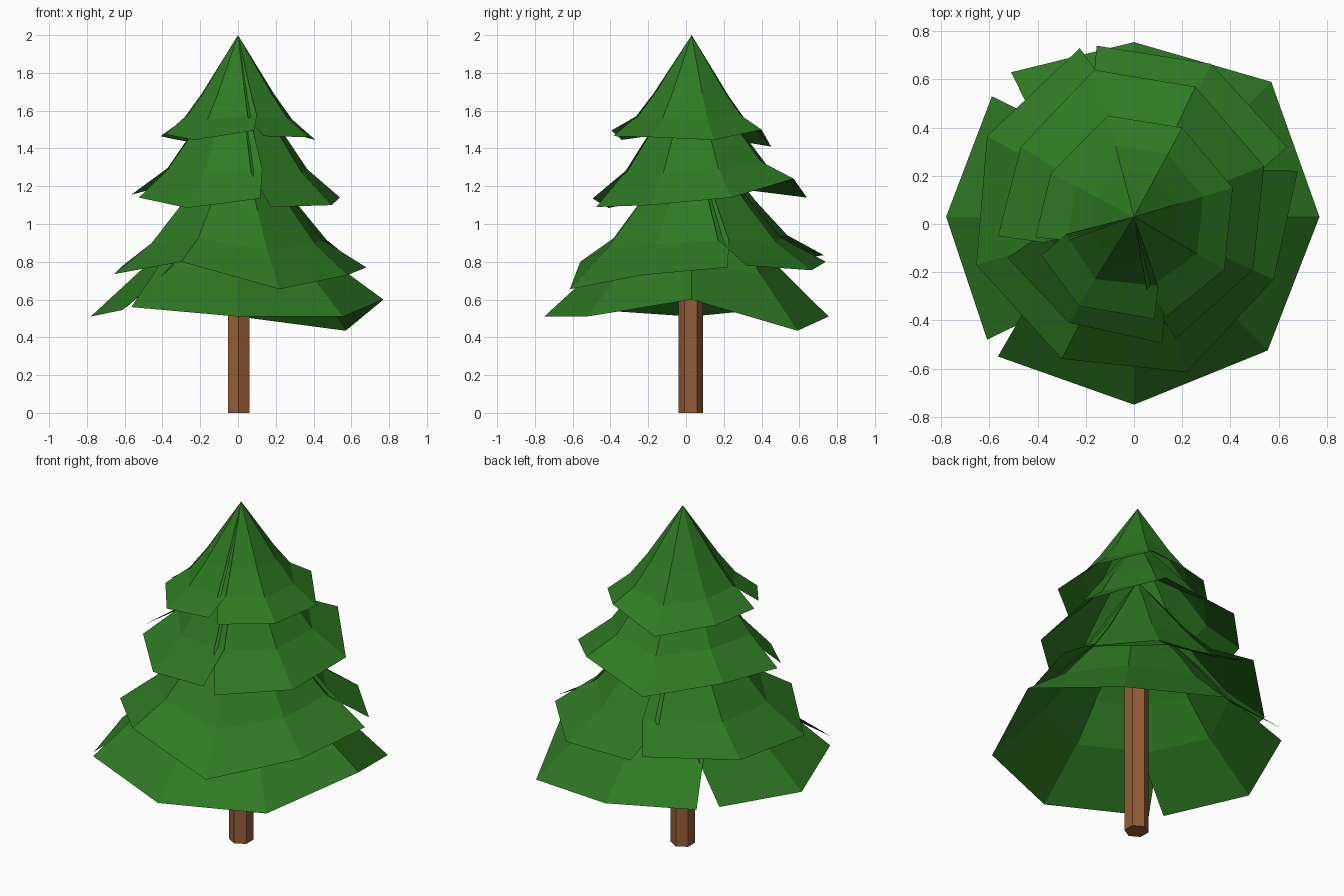
import bpy, bmesh
from math import cos, sin, radians
from mathutils import Vector

CX, CY = 0.0, 0.03      # tree axis
LAP = radians(8)        # how far skirt ends overlap above each slit


def material(name, rgb):
    m = bpy.data.materials.new(name)
    m.diffuse_color = (*rgb, 1)
    return m


green = material("needles", (0.027, 0.195, 0.016))
brown = material("bark", (0.30, 0.11, 0.04))


def skirt(name, rings, apex, strips):
    """Branch layer: rim strips carried up through scaled rings to an apex."""
    bm = bmesh.new()
    pts = [p for s in strips for p in s]
    mean = sum(p[2] for p in pts) / len(pts)
    for strip in strips:
        rows = [[bm.verts.new(p) for p in strip]]
        for f, z in rings:
            row = []
            for i, p in enumerate(strip):
                a = -LAP if i == 0 else LAP if i == len(strip) - 1 else 0
                x, y = (p[0] - CX) * f, (p[1] - CY) * f
                row.append(bm.verts.new((CX + x * cos(a) - y * sin(a),
                                         CY + x * sin(a) + y * cos(a),
                                         z + (p[2] - mean) * f * 0.6)))
            rows.append(row)
        tip = bm.verts.new((CX, CY, apex))
        for lo, hi in zip(rows, rows[1:]):
            for i in range(len(strip) - 1):
                bm.faces.new((lo[i], lo[i + 1], hi[i + 1], hi[i]))
        top = rows[-1]
        for i in range(len(strip) - 1):
            bm.faces.new((top[i], top[i + 1], tip))
    me = bpy.data.meshes.new(name)
    bm.to_mesh(me)
    bm.free()
    me.materials.append(green)
    ob = bpy.data.objects.new(name, me)
    bpy.context.collection.objects.link(ob)


# Branch layers, bottom to top; each strip runs counter-clockwise between slits
skirt("branches_bottom", [(0.65, 0.77), (0.45, 0.97)], 1.35, [
    [(-0.565, -0.55, 0.56), (0, -0.75, 0.51), (0.555, -0.525, 0.51),
     (0.77, 0.03, 0.60), (0.57, 0.59, 0.435), (0, 0.755, 0.51), (-0.51, 0.63, 0.56)],
    [(-0.59, 0.53, 0.56), (-0.78, 0.03, 0.51), (-0.61, -0.48, 0.545)]])

skirt("branches_lower", [(0.70, 0.91), (0.47, 1.10)], 1.55, [
    [(0.635, 0.32, 0.78), (0.32, 0.665, 0.755), (-0.155, 0.74, 0.80)],
    [(-0.225, 0.73, 0.835), (-0.61, 0.365, 0.78), (-0.655, -0.17, 0.735),
     (-0.30, -0.56, 0.80), (0.22, -0.615, 0.655), (0.58, -0.23, 0.73), (0.68, 0.22, 0.77)]])

skirt("branches_upper", [(0.68, 1.29), (0.47, 1.46)], 1.80, [
    [(0.175, -0.475, 1.09), (0.495, -0.19, 1.10), (0.54, 0.24, 1.14),
     (0.255, 0.57, 1.24), (-0.165, 0.64, 1.14), (-0.47, 0.32, 1.18), (-0.565, -0.05, 1.155)],
    [(-0.525, -0.14, 1.14), (-0.27, -0.41, 1.085), (0.118, -0.495, 1.135)]])

skirt("branches_top", [(0.70, 1.56), (0.47, 1.69)], 2.0, [
    [(0.135, -0.385, 1.465), (0.375, -0.19, 1.46), (0.41, 0.15, 1.445),
     (0.20, 0.40, 1.50), (-0.11, 0.45, 1.41), (-0.345, 0.21, 1.45), (-0.41, -0.055, 1.465)],
    [(-0.385, -0.13, 1.475), (-0.23, -0.34, 1.445), (0.085, -0.395, 1.495)]])

# Hexagonal trunk with a corner facing front
bpy.ops.mesh.primitive_cylinder_add(vertices=6, radius=0.066, depth=1.1,
                                    location=(0.003, 0.025, 0.55))
trunk = bpy.context.object
trunk.name = "trunk"
trunk.data.materials.append(brown)
